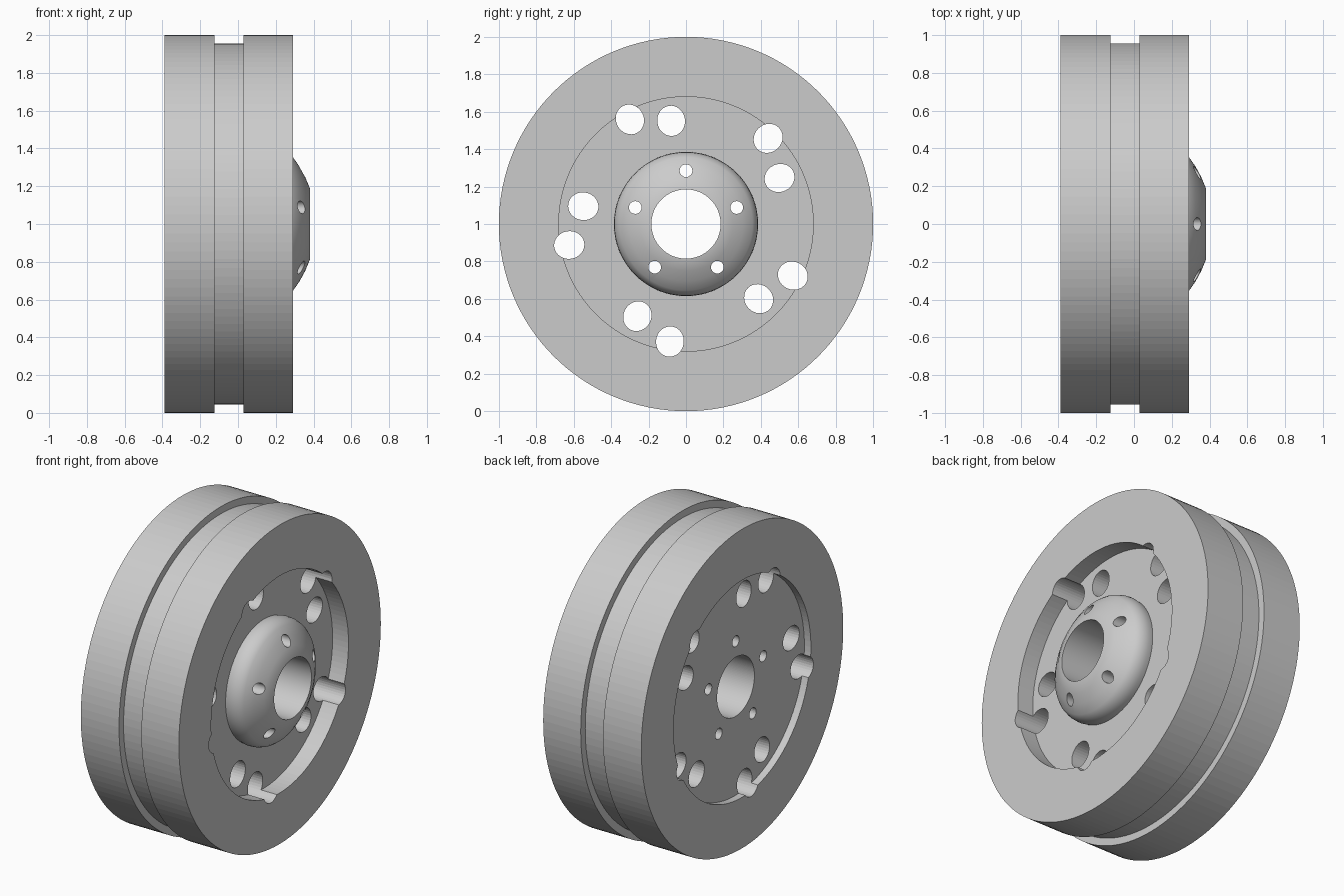
import bpy, bmesh
from math import cos, sin, pi, radians

cube = bpy.data.objects.get("Cube")
if cube:
    bpy.data.objects.remove(cube, do_unlink=True)

SEGMENTS = 128
BORE = 0.185
FLOOR_FRONT, FLOOR_BACK = 0.18, -0.345   # recessed disc faces along x

grey = bpy.data.materials.new("plain_grey")
grey.use_nodes = True
colour = (0.6, 0.6, 0.6, 1)
grey.diffuse_color = colour
for node in grey.node_tree.nodes:
    if node.type == "BSDF_PRINCIPLED":
        node.inputs["Base Color"].default_value = colour


def add_object(name, bm):
    bmesh.ops.recalc_face_normals(bm, faces=bm.faces)
    mesh = bpy.data.meshes.new(name)
    bm.to_mesh(mesh)
    bm.free()
    mesh.materials.append(grey)
    obj = bpy.data.objects.new(name, mesh)
    bpy.context.collection.objects.link(obj)
    return obj


def lathe(name, profile):
    """Revolve a closed (x, radius) profile about the axle at z = 1."""
    bm = bmesh.new()
    rings = []
    for i in range(SEGMENTS):
        a = 2 * pi * i / SEGMENTS
        rings.append([bm.verts.new((x, r * cos(a), 1 + r * sin(a))) for x, r in profile])
    n = len(profile)
    for i in range(SEGMENTS):
        this, after = rings[i], rings[(i + 1) % SEGMENTS]
        for j in range(n):
            k = (j + 1) % n
            bm.faces.new((this[j], this[k], after[k], after[j]))
    return add_object(name, bm)


def add_hole(bm, distance, angle, radial, tangential, sides):
    """Rod along x, oval in the radial / tangential directions."""
    ca, sa = cos(angle), sin(angle)
    ends = []
    for x in (-0.6, 0.6):
        ring = []
        for i in range(sides):
            t = 2 * pi * i / sides
            u, v = distance + radial * cos(t), tangential * sin(t)
            ring.append(bm.verts.new((x, u * ca - v * sa, 1 + u * sa + v * ca)))
        ends.append(ring)
        bm.faces.new(ring)
    for i in range(sides):
        j = (i + 1) % sides
        bm.faces.new((ends[0][i], ends[0][j], ends[1][j], ends[1][i]))


# Wheel body: grooved tread, side walls, recessed disc and bore
wheel = lathe("wheel_body", [
    (FLOOR_BACK, BORE), (FLOOR_BACK, 0.68), (-0.39, 0.68), (-0.39, 1.0),
    (-0.125, 1.0), (-0.125, 0.955), (0.03, 0.955), (0.03, 1.0),
    (0.29, 1.0), (0.29, 0.68), (FLOOR_FRONT, 0.68), (FLOOR_FRONT, BORE)])

# Domed hub cap standing on the disc
hub = lathe("hub_cap", [
    (FLOOR_FRONT, BORE), (FLOOR_FRONT, 0.38), (0.21, 0.385), (0.24, 0.382),
    (0.268, 0.372), (0.29, 0.355), (0.325, 0.305), (0.355, 0.25),
    (0.38, 0.19), (0.38, BORE)])

# Five sets of holes: rim holes, disc holes and bolt holes
bm = bmesh.new()
for i in range(5):
    turn = i * 2 * pi / 5
    add_hole(bm, 0.634, radians(118.2) + turn, 0.081, 0.074, 32)
    add_hole(bm, 0.557, radians(98.2) + turn, 0.081, 0.074, 32)
    add_hole(bm, 0.285, radians(90) + turn, 0.034, 0.034, 24)
cutter = add_object("hole_cutter", bm)
cutter.hide_render = True

for obj in (wheel, hub):
    cut = obj.modifiers.new("holes", "BOOLEAN")
    cut.operation = "DIFFERENCE"
    cut.solver = "EXACT"
    cut.object = cutter

# Bake the cuts, then drop the cutter
bpy.context.view_layer.update()
graph = bpy.context.evaluated_depsgraph_get()
baked = [(o, bpy.data.meshes.new_from_object(o.evaluated_get(graph))) for o in (wheel, hub)]
for obj, mesh in baked:
    obj.modifiers.clear()
    obj.data = mesh
bpy.data.objects.remove(cutter, do_unlink=True)

# Smooth dome with crisp edges
for face in hub.data.polygons:
    face.use_smooth = True
hub.data.set_sharp_from_angle(angle=radians(30))
